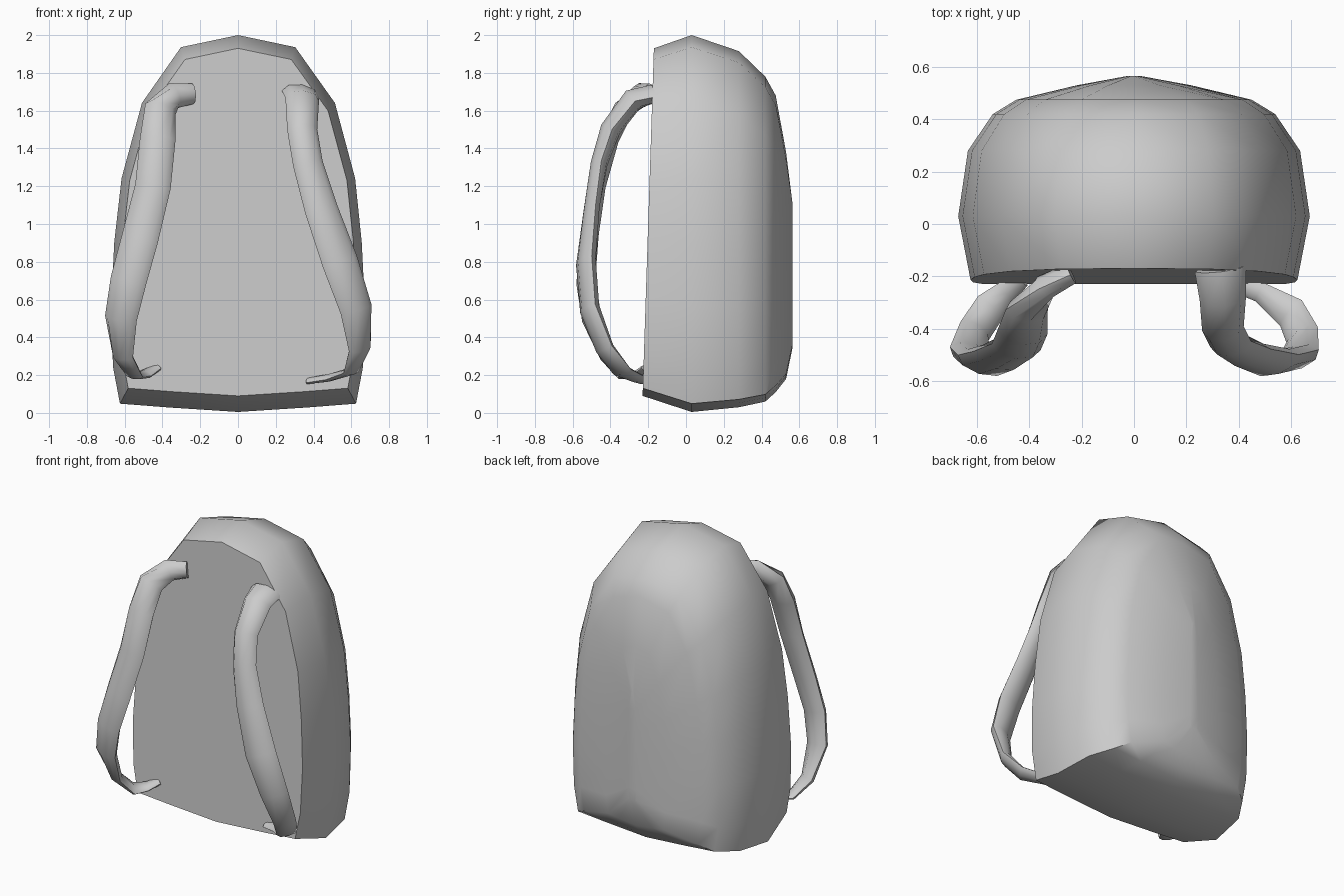
import bpy, bmesh, math
from mathutils import Vector

cube = bpy.data.objects.get("Cube")
if cube:
    bpy.data.objects.remove(cube, do_unlink=True)

grey = bpy.data.materials.new("plain grey")
grey.use_nodes = True
colour = (0.6, 0.6, 0.6, 1)
grey.diffuse_color = colour
grey.node_tree.nodes["Principled BSDF"].inputs["Base Color"].default_value = colour


def loft(name, rings, angle):
    """Skin a list of closed rings and cap both ends."""
    bm = bmesh.new()
    rows = [[bm.verts.new(p) for p in ring] for ring in rings]
    n = len(rows[0])
    for a, b in zip(rows, rows[1:]):
        for i in range(n):
            j = (i + 1) % n
            bm.faces.new((a[i], a[j], b[j], b[i]))
    bm.faces.new(rows[0])
    bm.faces.new(rows[-1])
    bmesh.ops.remove_doubles(bm, verts=bm.verts, dist=0.0005)
    bmesh.ops.recalc_face_normals(bm, faces=bm.faces)
    mesh = bpy.data.meshes.new(name)
    bm.to_mesh(mesh)
    bm.free()
    mesh.materials.append(grey)
    obj = bpy.data.objects.new(name, mesh)
    bpy.context.collection.objects.link(obj)
    bpy.ops.object.select_all(action="DESELECT")
    obj.select_set(True)
    bpy.context.view_layer.objects.active = obj
    bpy.ops.object.shade_smooth_by_angle(angle=math.radians(angle))
    return obj


# Bag body: one arched outline, scaled from the back panel to the bulging pouch
half = [(0, 0), (.55, .012), (.93, .022), (.985, .12), (1, .28), (.975, .45),
        (.92, .62), (.76, .82), (.45, .968), (0, 1)]
outline = half + [(-u, v) for u, v in half[-2:0:-1]]


def body_ring(y, width, bottom, top, lean=0):
    ring = []
    for u, v in outline:
        z = bottom + v * (top - bottom)
        x = u * width + .02 * max(0, z - 1) * (1 - v)
        ring.append((x, y + lean * v, z))
    return ring


body = [body_ring(-.23, .625, .09, 1.93, .06), body_ring(.03, .672, .005, 2.0),
        body_ring(.28, .635, .03, 1.915), body_ring(.42, .54, .06, 1.78),
        body_ring(.475, .45, .11, 1.68), body_ring(.53, .22, .18, 1.38),
        body_ring(.565, .03, .35, 1.1)]
loft("bag_body", body, 42)


# Straps: flattened octagon swept along stations of
# centre, width direction, half width, half thickness
def strap(name, stations):
    centres = [Vector(s[0]) for s in stations]
    rings = []
    for k, (c, across, w, t) in enumerate(stations):
        tangent = centres[min(k + 1, len(centres) - 1)] - centres[max(k - 1, 0)]
        tangent.normalize()
        across = Vector(across)
        across = (across - tangent * across.dot(tangent)).normalized()
        normal = tangent.cross(across)
        rings.append([centres[k] + across * w * math.cos(a) + normal * t * math.sin(a)
                      for a in (math.tau * i / 8 for i in range(8))])
    loft(name, rings, 50)


strap("left_strap", [
    ((.33, -.17, 1.69), (1, 0, -.2), .10, .05),
    ((.34, -.28, 1.66), (1, 0, -.2), .09, .06),
    ((.34, -.40, 1.50), (1, .1, 0), .08, .055),
    ((.37, -.46, 1.32), (1, .1, 0), .08, .045),
    ((.44, -.50, 1.08), (1, .2, 0), .09, .04),
    ((.54, -.53, .80), (1, .3, 0), .10, .045),
    ((.625, -.51, .55), (1, .4, 0), .09, .045),
    ((.645, -.43, .34), (1, .8, 0), .07, .035),
    ((.60, -.34, .22), (.5, 1, 0), .065, .022),
    ((.48, -.26, .185), (.2, 1, .2), .04, .02),
    ((.37, -.22, .17), (.2, 1, .3), .035, .015)])

strap("right_strap", [
    ((-.24, -.19, 1.69), (-.3, -.2, 1), .055, .04),
    ((-.34, -.24, 1.68), (-.6, -.3, 1), .07, .05),
    ((-.41, -.33, 1.61), (-1, 0, .3), .085, .055),
    ((-.425, -.41, 1.45), (-1, .1, 0), .095, .055),
    ((-.45, -.47, 1.20), (-1, .1, 0), .095, .045),
    ((-.52, -.51, .92), (-1, .2, 0), .10, .045),
    ((-.58, -.53, .70), (-1, .3, 0), .10, .045),
    ((-.62, -.50, .50), (-1, .4, 0), .09, .045),
    ((-.61, -.41, .30), (-1, .8, 0), .065, .035),
    ((-.55, -.32, .20), (-.5, 1, 0), .065, .022),
    ((-.49, -.26, .205), (-.3, 1, .3), .045, .02),
    ((-.43, -.21, .24), (-.3, 1, .3), .035, .018)])
